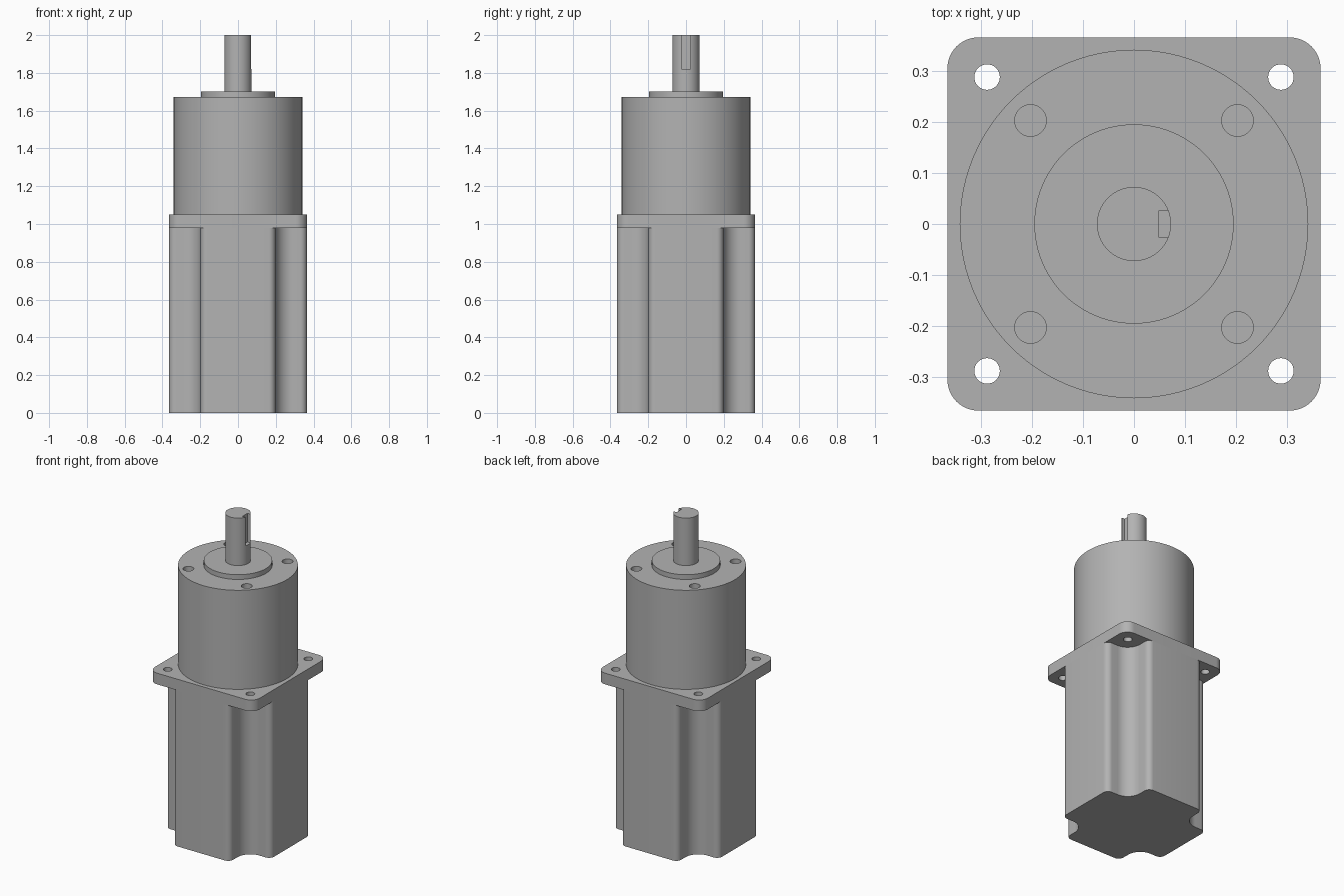
import bpy, bmesh
from math import pi, cos, sin, radians

cube = bpy.data.objects.get("Cube")
if cube:
    bpy.data.objects.remove(cube, do_unlink=True)

# Single bare-metal colour
metal = bpy.data.materials.new("grey metal")
metal.use_nodes = True
colour = (0.45, 0.45, 0.45, 1)
metal.diffuse_color = colour
metal.node_tree.nodes["Principled BSDF"].inputs["Base Color"].default_value = colour

CORNERS = [(1, 1), (-1, 1), (-1, -1), (1, -1)]


def arc(cx, cy, r, start, end, steps):
    """Points along an arc, angles in degrees."""
    angles = [radians(start + (end - start) * i / steps) for i in range(steps + 1)]
    return [(cx + r * cos(a), cy + r * sin(a)) for a in angles]


def circle(r, steps=96, cx=0, cy=0):
    return arc(cx, cy, r, 0, 360, steps)[:-1]


def four_corners(corner):
    """Repeat a corner profile by quarter turns into a closed outline."""
    outline = []
    for k in range(4):
        c, s = round(cos(k * pi / 2)), round(sin(k * pi / 2))
        outline += [(x * c - y * s, x * s + y * c) for x, y in corner]
    return outline


def prism(name, outline, z0, z1):
    bm = bmesh.new()
    base = bm.faces.new([bm.verts.new((x, y, z0)) for x, y in outline])
    top = bmesh.ops.extrude_face_region(bm, geom=[base])["geom"]
    bmesh.ops.translate(bm, vec=(0, 0, z1 - z0),
                        verts=[v for v in top if isinstance(v, bmesh.types.BMVert)])
    bmesh.ops.recalc_face_normals(bm, faces=bm.faces)
    mesh = bpy.data.meshes.new(name)
    bm.to_mesh(mesh)
    bm.free()
    mesh.materials.append(metal)
    obj = bpy.data.objects.new(name, mesh)
    bpy.context.collection.objects.link(obj)
    return obj


def activate(obj):
    bpy.ops.object.select_all(action='DESELECT')
    obj.select_set(True)
    bpy.context.view_layer.objects.active = obj


def cut(obj, outline, z0, z1):
    """Subtract a prism and remove the cutter."""
    cutter = prism("cutter", outline, z0, z1)
    cutter.hide_render = True
    mod = obj.modifiers.new("cut", 'BOOLEAN')
    mod.operation, mod.solver, mod.object = 'DIFFERENCE', 'EXACT', cutter
    activate(obj)
    bpy.ops.object.modifier_apply(modifier=mod.name)
    bpy.data.objects.remove(cutter, do_unlink=True)


HALF = 0.365      # half width of the square body and flange
BOLT = 0.2875     # bolt hole offset
WALL = 0.198      # inner wall of the corner flute
LIP = 0.035       # rounding of the flute edges

# Motor body with a fluted recess in each corner
flute = (arc(HALF - LIP, WALL - LIP, LIP, 0, 90, 8)
         + arc(BOLT, BOLT, BOLT - WALL, 270, 180, 14)
         + arc(WALL - LIP, HALF - LIP, LIP, 0, 90, 8))
body = prism("motor_body", four_corners(flute), 0, 0.98)

# Square mounting flange with rounded corners and through holes
radius = 0.06
flange = prism("mounting_flange", four_corners(
    arc(HALF - radius, HALF - radius, radius, 0, 90, 12)), 0.98, 1.05)
for sx, sy in CORNERS:
    cut(flange, circle(0.025, 32, sx * BOLT, sy * BOLT), 0.9, 1.1)

# Round gearbox housing with blind tapped holes in its face
housing = prism("gearbox_housing", circle(0.341), 1.05, 1.672)
for sx, sy in CORNERS:
    cut(housing, circle(0.031, 32, sx * 0.2025, sy * 0.2025), 1.57, 1.75)

# Centring boss
boss = prism("centring_boss", circle(0.195), 1.672, 1.702)

# Output shaft with an open keyway facing +x
shaft = prism("output_shaft", circle(0.0725), 1.702, 2)
cut(shaft, [(0.048, -0.025), (0.1, -0.025), (0.1, 0.025), (0.048, 0.025)], 1.82, 2.1)

for part in (body, flange, housing, boss, shaft):
    activate(part)
    bpy.ops.object.shade_smooth_by_angle(angle=radians(30))
